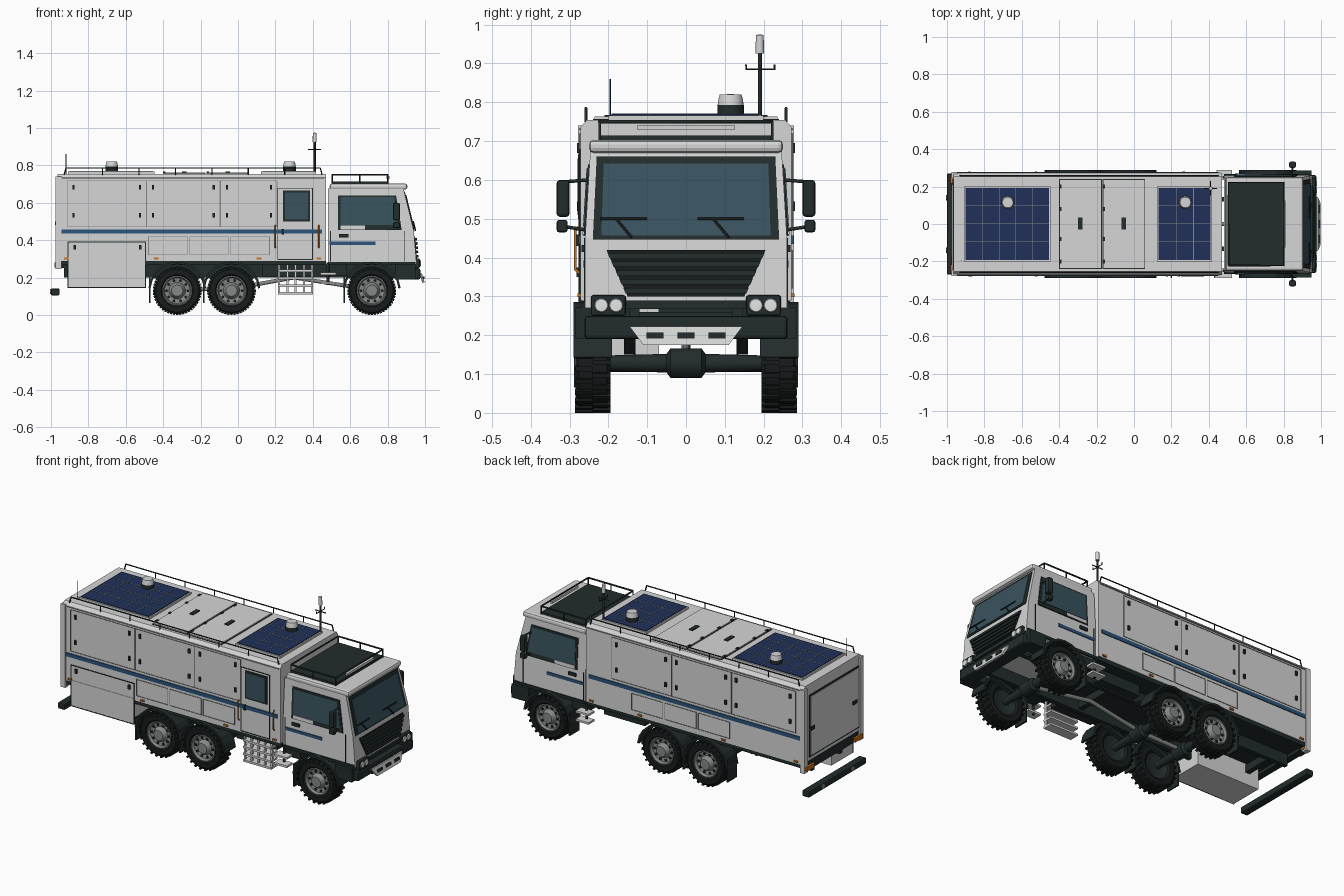
import bpy, bmesh
from math import sin, cos, pi, radians
from mathutils import Vector, Matrix

cube = bpy.data.objects.get("Cube")
if cube:
    bpy.data.objects.remove(cube)


def material(name, r, g, b):
    mat = bpy.data.materials.new(name)
    mat.use_nodes = True
    mat.diffuse_color = (r, g, b, 1)
    mat.node_tree.nodes["Principled BSDF"].inputs["Base Color"].default_value = (r, g, b, 1)
    return mat


white = material("warm_white_paint", .66, .67, .66)
dark = material("dark_trim", .016, .025, .025)
black = material("tyre_black", .009, .012, .012)
grey = material("metal_grey", .24, .25, .25)
glass = material("tinted_glass", .04, .085, .11)
blue = material("stripe_blue", .025, .09, .2)
navy = material("solar_navy", .014, .03, .1)
orange = material("marker_orange", .6, .17, .01)
lamp = material("lamp_clear", .85, .86, .86)


def finish(name, mat, bm, smooth=False):
    bmesh.ops.recalc_face_normals(bm, faces=bm.faces)
    mesh = bpy.data.meshes.new(name)
    bm.to_mesh(mesh)
    bm.free()
    mesh.materials.append(mat)
    obj = bpy.data.objects.new(name, mesh)
    bpy.context.collection.objects.link(obj)
    if smooth:
        bpy.ops.object.select_all(action="DESELECT")
        obj.select_set(True)
        bpy.context.view_layer.objects.active = obj
        bpy.ops.object.shade_smooth_by_angle(angle=radians(35))
    return obj


def slab(name, mat, points, offset):
    """Polygon extruded along an offset."""
    bm = bmesh.new()
    face = bm.faces.new([bm.verts.new(p) for p in points])
    new = bmesh.ops.extrude_face_region(bm, geom=[face])["geom"]
    bmesh.ops.translate(bm, vec=offset, verts=[v for v in new if isinstance(v, bmesh.types.BMVert)])
    return finish(name, mat, bm)


def box(name, mat, x0, x1, y0, y1, z0, z1, bevel=0):
    obj = slab(name, mat, [(x0, y0, z0), (x1, y0, z0), (x1, y1, z0), (x0, y1, z0)], (0, 0, z1 - z0))
    if bevel:
        mod = obj.modifiers.new("rounded", "BEVEL")
        mod.width, mod.segments = bevel, 2
    return obj


def lathe(name, mat, profile, centre, axis="Z", sign=1, steps=32):
    """Revolve (radius, height) points about an axis through centre."""
    bm = bmesh.new()
    verts = [bm.verts.new((r, 0, h * sign)) for r, h in profile]
    edges = [bm.edges.new(pair) for pair in zip(verts, verts[1:])]
    bmesh.ops.spin(bm, geom=verts + edges, axis=(0, 0, 1), cent=(0, 0, 0), angle=2 * pi, steps=steps)
    bmesh.ops.remove_doubles(bm, verts=bm.verts, dist=.0002)
    turn = {"X": Matrix.Rotation(pi / 2, 4, "Y"), "Y": Matrix.Rotation(-pi / 2, 4, "X"), "Z": Matrix()}[axis]
    bm.transform(Matrix.Translation(centre) @ turn)
    return finish(name, mat, bm, True)


def tube(name, mat, points, radius):
    curve = bpy.data.curves.new(name, "CURVE")
    curve.dimensions, curve.bevel_depth, curve.bevel_resolution = "3D", radius, 1
    curve.use_fill_caps = True
    spline = curve.splines.new("POLY")
    spline.points.add(len(points) - 1)
    for point, co in zip(spline.points, points):
        point.co = (*co, 1)
    curve.materials.append(mat)
    bpy.context.collection.objects.link(bpy.data.objects.new(name, curve))


def body_plate(name, mat, s, x0, x1, z0, z1, t=.004):
    box(name, mat, x0, x1, s * .268, s * (.272 + t), z0, z1)


def frame(name, mat, s, x0, x1, z0, z1, w=.003):
    for a, b in ((x0, x0 + w), (x1 - w, x1)):
        body_plate(name, mat, s, a, b, z0, z1, .003)
    for a, b in ((z0, z0 + w), (z1 - w, z1)):
        body_plate(name, mat, s, x0, x1, a, b, .003)


def cab_y(z):
    return .26 - max(0, z - .45) * .06


def cab_x(z):
    return .94 - (z - .45) * .245 if z > .45 else .955 - (z - .27) * .083


def cab_plate(name, mat, s, points, t=.004):
    slab(name, mat, [(x, s * (cab_y(z) - .002), z) for x, z in points], (0, s * (t + .002), 0))


def rect(x0, x1, z0, z1):
    return [(x0, z0), (x1, z0), (x1, z1), (x0, z1)]


def front_plate(name, mat, points, t=.004):
    slab(name, mat, [(cab_x(z) - .003, y, z) for y, z in points], (t + .003, 0, 0))


# Living box with chamfered roof edges
half = [(.272, .29), (.272, .735), (.255, .755)]
shell = half + [(-y, z) for y, z in reversed(half)]
slab("body_shell", white, [(-.965, y, z) for y, z in shell], (1.435, 0, 0))
box("body_subframe", dark, -.95, .47, -.268, .268, .268, .29)
for s in (-1, 1):
    box("rear_corner_post", white, -.975, -.945, s * .245, s * .278, .245, .74)
    body_plate("blue_stripe", blue, s, -.945, .45, .435, .457, .005)
    edges = [-.915, -.49, -.095, .21 if s < 0 else .3]
    for a, b in zip(edges, edges[1:]):
        frame("locker_seam", grey, s, a, b, .47, .72)
        for x in (a + .03, b - .04):
            for z in (.67, .52):
                body_plate("locker_latch", dark, s, x, x + .012, z, z + .025, .009)
    for a in (-.48, -.26, -.04):
        frame("lower_locker_seam", grey, s, a, a + .21, .32, .42)
    for x in (-.93, -.45, .1, .42):
        body_plate("side_marker", orange, s, x, x + .025, .298, .308, .007)
    body_plate("top_trim", grey, s, -.94, .46, .728, .733, .003)
    # Roof rail
    tube("roof_rail", dark, [(-.93, s * .258, .75), (-.92, s * .258, .785), (.44, s * .258, .785), (.45, s * .258, .75)], .004)
    for i in range(1, 7):
        x = -.92 + i * .195
        tube("roof_rail_post", dark, [(x, s * .258, .74), (x, s * .258, .785)], .003)

# Entrance door, grab rails and hanging steps
frame("entrance_door_seam", dark, -1, .21, .40, .295, .68, .004)
body_plate("entrance_window_frame", dark, -1, .24, .385, .5, .665, .006)
body_plate("entrance_window", glass, -1, .25, .375, .51, .655, .008)
body_plate("entrance_latch", dark, -1, .232, .245, .43, .46, .01)
for x in (.2, .432):
    tube("orange_grab_rail", orange, [(x, -.275, .36), (x, -.285, .37), (x, -.285, .47), (x, -.275, .48)], .004)
for i in range(5):
    box("step_upright", white, .215 + i * .044, .225 + i * .044, -.25, -.24, .11, .268)
for z in (.11, .15, .19, .23):
    box("step_tread", white, .215, .4, -.26, -.2, z, z + .012)

# Drop locker on one side only
box("drop_locker", white, -.91, -.495, -.274, -.07, .145, .3)
frame("drop_locker_edge", dark, -1, -.912, -.493, .145, .392, .005)
for x in (-.88, -.53):
    body_plate("drop_locker_latch", dark, -1, x, x + .013, .35, .375, .01)

# Rear wall
box("rear_door_edge", dark, -.969, -.96, -.25, .22, .32, .69)
box("rear_door", white, -.972, -.96, -.24, .21, .33, .68)
box("rear_sill", dark, -.97, -.93, -.24, .24, .25, .3)
for s in (-1, 1):
    box("rear_lamp", orange, -.982, -.94, s * .19, s * .265, .255, .28)
    box("rear_hinge", dark, -.978, -.96, s * .2 - .02, s * .2 + .02, .48, .5)
    lathe("bumper_lamp", grey, [(0, .004), (.014, .004), (.014, 0)], (-1, s * .14, .125), "X", -1, 12)
box("rear_bumper", dark, -1, -.955, -.27, .27, .105, .142, .006)

# Roof: solar panels, hatches, vents and aerials
for x0, x1 in ((-.9, -.455), (.13, .41)):
    box("solar_frame", white, x0 - .008, x1 + .008, -.2, .2, .75, .766)
    box("solar_cells", navy, x0, x1, -.192, .192, .76, .77)
    count = round((x1 - x0) / .09)
    for i in range(1, count):
        x = x0 + (x1 - x0) * i / count
        box("cell_line", grey, x, x + .003, -.192, .192, .769, .7712)
    for i in range(1, 4):
        y = -.192 + .096 * i
        box("cell_line", grey, x0, x1, y, y + .003, .769, .7712)
for x in (-.4, -.168):
    box("hatch_seam", dark, x, x + .228, -.24, .24, .75, .757)
    box("roof_hatch", white, x + .004, x + .224, -.236, .236, .75, .763)
    box("hatch_handle", dark, x + .1, x + .125, -.03, .035, .76, .768)
    for y in (-.2, -.08, .08, .2):
        box("hatch_hinge", dark, x, x + .012, y - .01, y + .01, .76, .767)
for x in (-.675, .275):
    lathe("vent_base", dark, [(.034, 0), (.034, .025)], (x, .115, .768))
    lathe("vent_cap", white, [(.034, 0), (.031, .02), (.028, .03), (0, .031)], (x, .115, .79))
tube("mast", dark, [(.41, .19, .75), (.41, .19, .925)], .006)
lathe("mast_head", white, [(0, 0), (.011, 0), (.01, .048), (0, .05)], (.41, .19, .925), steps=16)
tube("mast_crossbar", dark, [(.41, .155, .897), (.41, .155, .885), (.41, .228, .885), (.41, .228, .897)], .003)
tube("mast_crossarm", dark, [(.375, .19, .885), (.445, .19, .885)], .003)
tube("whip_aerial", dark, [(-.92, -.195, .75), (-.92, -.195, .86)], .002)

# Cab shell with raked windscreen and tapered sides
cab = slab("cab_shell", white, [(.48, -.26, .275), (.955, -.26, .27), (.94, -.26, .45), (.885, -.26, .675),
                                (.48, -.26, .675), (.48, -.26, .45)], (0, .52, 0))
for v in cab.data.vertices:
    v.co.y = (1 if v.co.y > 0 else -1) * cab_y(v.co.z)
box("cab_roof", white, .49, .905, -.25, .25, .67, .703, .012)
front_plate("windscreen_frame", dark, [(-.24, .447), (.24, .447), (.23, .66), (-.23, .66)], .004)
front_plate("windscreen", glass, [(-.218, .457), (.218, .457), (.212, .642), (-.212, .642)], .007)
front_plate("grille_recess", black, [(-.15, .3), (.15, .3), (.205, .42), (-.205, .42)], .004)
for i in range(5):
    z = .308 + i * .0225
    w = .152 + (z - .3) * .45
    front_plate("grille_slat", dark, [(-w, z), (w, z), (w + .006, z + .014), (-w - .006, z + .014)], .014)
for y in (-.2, .05):
    for a, b in (((y - .02, .5), (y + .1, .5)), ((y + .02, .5), (y + .06, .452))):
        tube("wiper", black, [(cab_x(z) + .01, k, z) for k, z in (a, b)], .0035)

# Front bumper, skid plate and lamps
box("front_bumper", dark, .89, .975, -.262, .262, .19, .25, .01)
box("lamp_panel", dark, .92, .965, -.16, .16, .268, .29)
slab("skid_plate", white, [(.97, -.145, .222), (.97, .145, .222), (.985, .11, .175), (.985, -.11, .175)], (.013, 0, 0))
for y in (-.08, 0, .08):
    box("skid_slot", dark, .982, .996, y - .022, y + .022, .192, .207)

# Cab sides, mirrors, lamps and boarding steps
for s in (-1, 1):
    box("headlamp_housing", dark, .91, .972, s * .155, s * .245, .25, .303, .006)
    for y in (.18, .218):
        lathe("headlamp", lamp, [(0, .006), (.016, .005), (.018, 0)], (.972, s * y, .277), "X", 1, 16)
    cab_plate("side_window_frame", dark, s, [(.535, .455), (.875, .455), (.845, .64), (.535, .64)], .004)
    cab_plate("side_window", glass, s, [(.548, .48), (.858, .48), (.835, .63), (.548, .63)], .007)
    cab_plate("window_sill", white, s, rect(.548, .68, .458, .478), .007)
    cab_plate("cab_stripe", blue, s, rect(.49, .735, .375, .393), .004)
    cab_plate("cab_handle", dark, s, rect(.54, .59, .415, .433), .009)
    for x in (.492, .89):
        cab_plate("cab_door_seam", dark, s, rect(x, x + .004, .285, .45), .003)
    cab_plate("cab_sill", dark, s, rect(.48, .95, .268, .284), .008)
    box("big_mirror", dark, .83, .865, s * .3, s * .333, .505, .6, .008)
    box("small_mirror", dark, .83, .865, s * .305, s * .333, .465, .497, .006)
    for z, end in ((.595, .6), (.48, .47)):
        tube("mirror_arm", dark, [(.84, s * .25, end), (.85, s * .315, z)], .005)
    for z in (.165, .215):
        box("boarding_step", white, .44, .525, s * .235, s * .29, z, z + .012)
    tube("step_hanger", dark, [(.48, s * .25, .16), (.48, s * .25, .28)], .008)

# Cab roof rack
box("rack_floor", dark, .505, .8, -.22, .22, .7, .715)
corners = [(.505, -.222), (.8, -.222), (.8, .222), (.505, .222)]
tube("rack_rail", dark, [(x, y, .75) for x, y in corners + corners[:1]], .005)
for x, y in corners + [(.65, -.222), (.65, .222)]:
    tube("rack_post", dark, [(x, y, .7), (x, y, .75)], .004)
box("rack_light_bar", white, .795, .81, -.125, .125, .728, .742)

# Chassis, axles and wheels
axles = (-.325, -.035, .715)
for s in (-1, 1):
    box("chassis_rail", dark, -.93, .9, s * .12, s * .145, .2, .27)
    box("equipment_box", dark, .13, .4, s * .15, s * .2, .205, .268)
    box("cab_side_chassis", dark, .48, .58, s * .145, s * .24, .21, .275)
    box("front_corner", dark, .84, .95, s * .2, s * .285, .19, .272)
for x in (-.85, -.18, .25, .55):
    box("cross_member", dark, x, x + .03, -.12, .12, .215, .26)
tube("drive_shaft", grey, [(-.325, 0, .135), (-.035, 0, .14), (.3, 0, .2), (.715, 0, .135)], .012)


def wheel(x, s):
    centre = Vector((x, s * .195, .13))
    lathe("tyre", black, [(.072, .01), (.085, 0), (.114, 0), (.124, .008), (.124, .082), (.114, .09), (.086, .09),
                          (.078, .082)], centre, "Y", s, 40)
    lathe("rim", grey, [(.08, .084), (.074, .086), (.068, .07), (.044, .066), (.036, .084), (.03, .092), (0, .093)], centre, "Y", s)
    lathe("wheel_back", dark, [(.08, .015), (.05, .03), (0, .03)], centre, "Y", s)
    bm = bmesh.new()
    for i in range(48):
        size = Matrix.Diagonal((.012, .046, .0105, 1))
        place = Matrix.Translation((0, s * (.0225 + .045 * (i % 2)), .125))
        bmesh.ops.create_cube(bm, size=1, matrix=Matrix.Translation(centre) @ Matrix.Rotation(i * pi / 24, 4, "Y") @ place @ size)
    finish("tyre_lugs", black, bm)
    for i in range(10):
        a = i * pi / 5
        hole = centre + Vector((cos(a) * .057, s * .069, sin(a) * .057))
        lathe("rim_hole", black, [(0, .004), (.008, .004), (.008, 0)], hole, "Y", s, 10)


for x in axles:
    lathe("axle", dark, [(.02, -.2), (.024, -.05), (.038, -.04), (.038, .04), (.024, .05), (.02, .2)], (x, 0, .128), "Y")
    for s in (-1, 1):
        wheel(x, s)
        arc = [radians(a) for a in range(5, 180, 17)]
        ring = [(r * cos(a), r * sin(a)) for r, path in ((.155, arc), (.143, arc[::-1])) for a in path]
        slab("wheel_arch", dark, [(x + dx, s * .19, .13 + dz) for dx, dz in ring], (0, s * .1, 0))
        box("mud_flap", dark, x - .152, x - .143, s * .2, s * .288, .065, .2)
        spring = [(-.13, .2), (0, .15), (.13, .2), (.13, .21), (0, .17), (-.13, .21)]
        slab("leaf_spring", dark, [(x + dx, s * .13, z) for dx, z in spring], (0, s * .03, 0))
